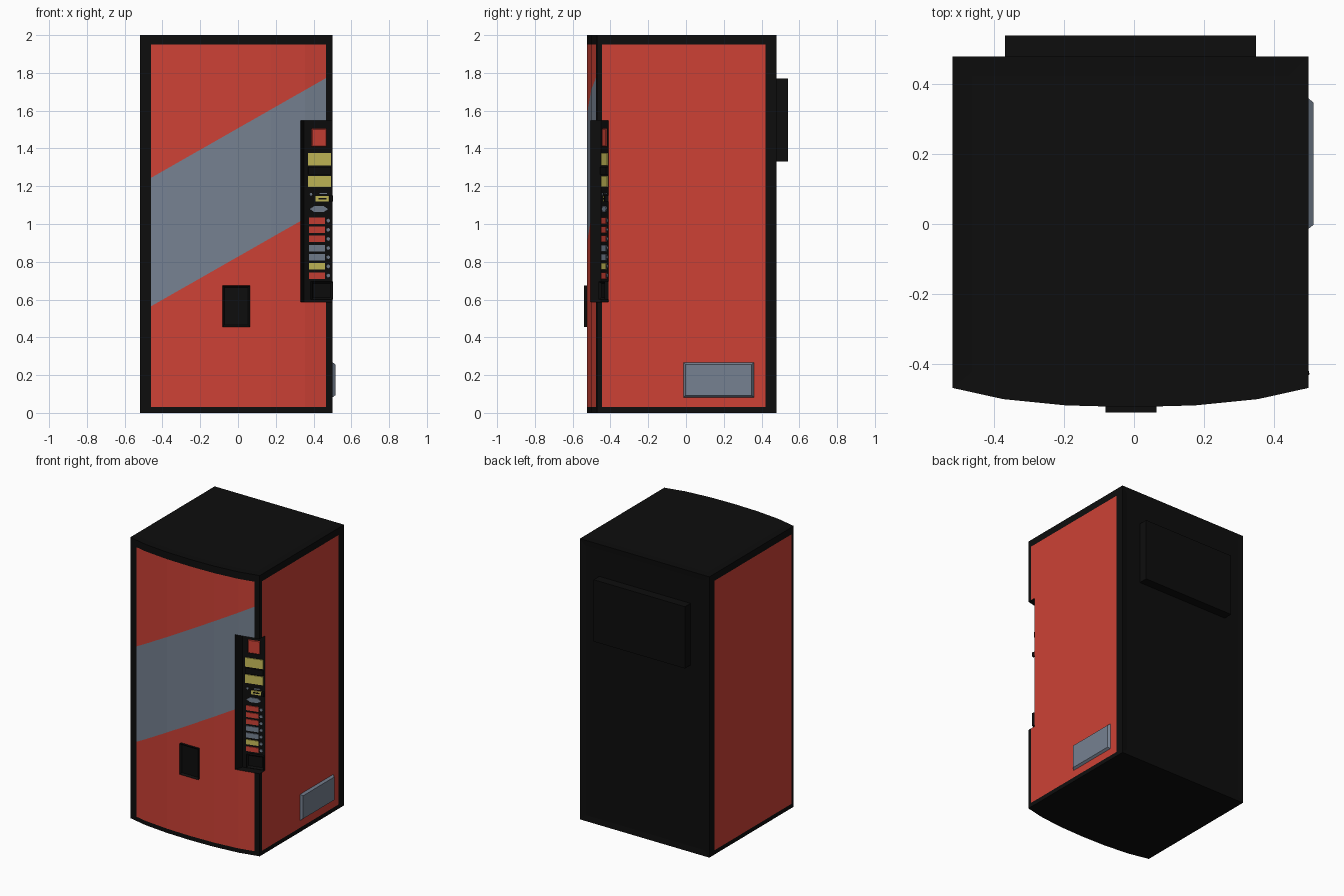
import bpy, bmesh, math
from mathutils import Vector

if "Cube" in bpy.data.objects:
    bpy.data.objects.remove(bpy.data.objects["Cube"])


def material(name, r, g, b):
    m = bpy.data.materials.new(name)
    m.diffuse_color = (r, g, b, 1)
    m.use_nodes = True
    m.node_tree.nodes["Principled BSDF"].inputs["Base Color"].default_value = m.diffuse_color
    return m


BLACK = material("black", 0.004, 0.004, 0.004)
RED = material("red", 0.61, 0.053, 0.036)
GREY = material("blue_grey", 0.181, 0.22, 0.283)
YELLOW = material("yellow", 0.58, 0.51, 0.10)


def finish(name, bm, *mats):
    bmesh.ops.recalc_face_normals(bm, faces=bm.faces[:])
    me = bpy.data.meshes.new(name)
    bm.to_mesh(me)
    bm.free()
    for m in mats:
        me.materials.append(m)
    ob = bpy.data.objects.new(name, me)
    bpy.context.collection.objects.link(ob)
    return ob


def prism(name, outline, z0, z1, mat):
    bm = bmesh.new()
    face = bm.faces.new([bm.verts.new((x, y, z0)) for x, y in outline])
    ext = bmesh.ops.extrude_face_region(bm, geom=[face])
    top = [v for v in ext["geom"] if isinstance(v, bmesh.types.BMVert)]
    bmesh.ops.translate(bm, verts=top, vec=(0, 0, z1 - z0))
    return finish(name, bm, mat)


def box(name, x0, x1, y0, y1, z0, z1, mat):
    return prism(name, [(x0, y0), (x1, y0), (x1, y1), (x0, y1)], z0, z1, mat)


# Cabinet with bowed front, and the corner notch for the control panel
front = [(-0.52, -0.47), (-0.375, -0.502), (-0.195, -0.52), (-0.01, -0.525),
         (0.175, -0.52), (0.355, -0.502), (0.50, -0.47)]
cabinet = prism("cabinet", front + [(0.50, 0.48), (-0.52, 0.48)], 0, 2, BLACK)
cutter = prism("notch_cutter", [(0.33, -0.6), (0.33, -0.507), (0.35, -0.45), (0.50, -0.41),
                                (0.65, -0.37), (0.65, -0.6)], 0.588, 1.548, BLACK)
cutter.hide_render = True
mod = cabinet.modifiers.new("notch", 'BOOLEAN')
mod.operation, mod.object, mod.solver = 'DIFFERENCE', cutter, 'EXACT'
bpy.context.view_layer.objects.active = cabinet
bpy.ops.object.modifier_apply(modifier="notch")
bpy.data.objects.remove(cutter)

bm = bmesh.new()
bm.from_mesh(cabinet.data)
bm.normal_update()

# Shallow recessed panels on the top and back
for axis, sign, edge in ((2, 1, 0.055), (1, 1, 0.04)):
    faces = [f for f in bm.faces if f.normal[axis] * sign > 0.99
             and f.calc_center_median()[axis] > 0.4 and f.calc_area() > 0.5]
    bmesh.ops.inset_region(bm, faces=faces, thickness=edge, depth=-0.004, use_even_offset=True)


def is_front(f):
    return f.normal.y < -0.9 and f.calc_center_median().y < -0.463


def is_side(f):
    return abs(f.normal.x) > 0.99 and abs(f.calc_center_median().x + 0.01) > 0.5


def cut(test, co, no):
    bm.normal_update()
    faces = [f for f in bm.faces if test(f)]
    geom = set(faces)
    for f in faces:
        geom.update(f.edges)
        geom.update(f.verts)
    bmesh.ops.bisect_plane(bm, geom=list(geom), plane_co=co, plane_no=no, dist=1e-5)


# Cut the panel borders and the diagonal band into the skin
SLOPE, BAND_LOW, BAND_HIGH = 0.57, 0.827, 1.507
for z in (0.03, 1.95):
    cut(lambda f: is_front(f) or is_side(f), (0, 0, z), (0, 0, 1))
for x in (-0.46, 0.465):
    cut(is_front, (x, 0, 0), (1, 0, 0))
for y in (-0.445, 0.42):
    cut(is_side, (0, y, 0), (0, 1, 0))
for c in (BAND_LOW, BAND_HIGH):
    cut(is_front, (0, 0, c), Vector((-SLOPE, 0, 1)).normalized())

bm.normal_update()
for f in bm.faces:
    c = f.calc_center_bounds()
    f.material_index = 0
    if 0.03 < c.z < 1.95:
        if is_front(f) and -0.46 < c.x < 0.465:
            m = f.calc_center_median()
            f.material_index = 2 if BAND_LOW < m.z - SLOPE * m.x < BAND_HIGH else 1
        elif is_side(f) and -0.445 < c.y < 0.42:
            f.material_index = 1
bm.to_mesh(cabinet.data)
bm.free()
cabinet.data.materials.append(RED)
cabinet.data.materials.append(GREY)

# Rear housing
box("rear_housing", -0.37, 0.35, 0.47, 0.54, 1.33, 1.77, BLACK)


def framed(ob, test, edge, depth):
    b = bmesh.new()
    b.from_mesh(ob.data)
    b.normal_update()
    bmesh.ops.inset_region(b, faces=[f for f in b.faces if test(f.normal)],
                           thickness=edge, depth=depth)
    b.to_mesh(ob.data)
    b.free()


# Delivery slot with recessed mouth
slot = box("delivery_slot", -0.082, 0.064, -0.54, -0.50, 0.455, 0.675, BLACK)
framed(slot, lambda n: n.y < -0.9, 0.015, -0.012)

# Side vent with sloped rim
vent = box("side_vent", 0.49, 0.515, -0.022, 0.368, 0.075, 0.275, GREY)
for v in vent.data.vertices:
    if v.co.x > 0.51:
        v.co.y += 0.02 if v.co.y < 0.1 else -0.02
        v.co.z += 0.018 if v.co.z < 0.15 else -0.018

# Control panel parts, laid on the slanted notch floor
TILT = math.atan2(0.04, 0.15)


def panel_part(name, x0, x1, z0, z1, mat, depth=0.006, sides=4):
    w, h, x = (x1 - x0) / math.cos(TILT), z1 - z0, (x0 + x1) / 2
    if sides == 4:
        outline = [(-w / 2, -h / 2), (w / 2, -h / 2), (w / 2, h / 2), (-w / 2, h / 2)]
    else:
        outline = [(w / 2 * math.cos(a), h / 2 * math.sin(a))
                   for a in (math.tau * i / sides for i in range(sides))]
    ob = prism(name, outline, -0.004, depth, mat)
    ob.rotation_euler = (math.pi / 2, 0, TILT)
    ob.location = (x, -0.45 + (x - 0.35) * math.tan(TILT), (z0 + z1) / 2)
    return ob


badge = panel_part("round_badge", 0.388, 0.468, 1.41, 1.505, RED)
bev = badge.modifiers.new("corners", 'BEVEL')
bev.width, bev.segments = 0.004, 1
panel_part("upper_label", 0.37, 0.49, 1.31, 1.375, YELLOW)
panel_part("bill_slot", 0.37, 0.49, 1.262, 1.303, BLACK, 0.01)
panel_part("lower_label", 0.37, 0.49, 1.195, 1.255, YELLOW)
panel_part("coin_line", 0.43, 0.47, 1.158, 1.165, GREY)
panel_part("coin_dot", 0.378, 0.392, 1.15, 1.165, GREY, 0.006, 8)
panel_part("coin_plate", 0.41, 0.48, 1.12, 1.148, YELLOW)
panel_part("coin_gap", 0.425, 0.465, 1.130, 1.138, BLACK, 0.009)
panel_part("coin_lever", 0.482, 0.498, 1.12, 1.15, BLACK, 0.02)
panel_part("display", 0.378, 0.475, 1.06, 1.098, GREY, 0.006, 6)
for i, mat in enumerate((RED, RED, RED, GREY, GREY, YELLOW, RED)):
    z = 1.018 - i * 0.0485
    panel_part(f"select_button_{i + 1}", 0.375, 0.458, z - 0.017, z + 0.017, mat)
    panel_part(f"select_light_{i + 1}", 0.466, 0.486, z - 0.01, z + 0.01, GREY, 0.006, 8)

# Coin return cup
cup = panel_part("coin_return", 0.385, 0.498, 0.60, 0.695, BLACK, 0.022)
framed(cup, lambda n: n.z > 0.9, 0.015, -0.012)
